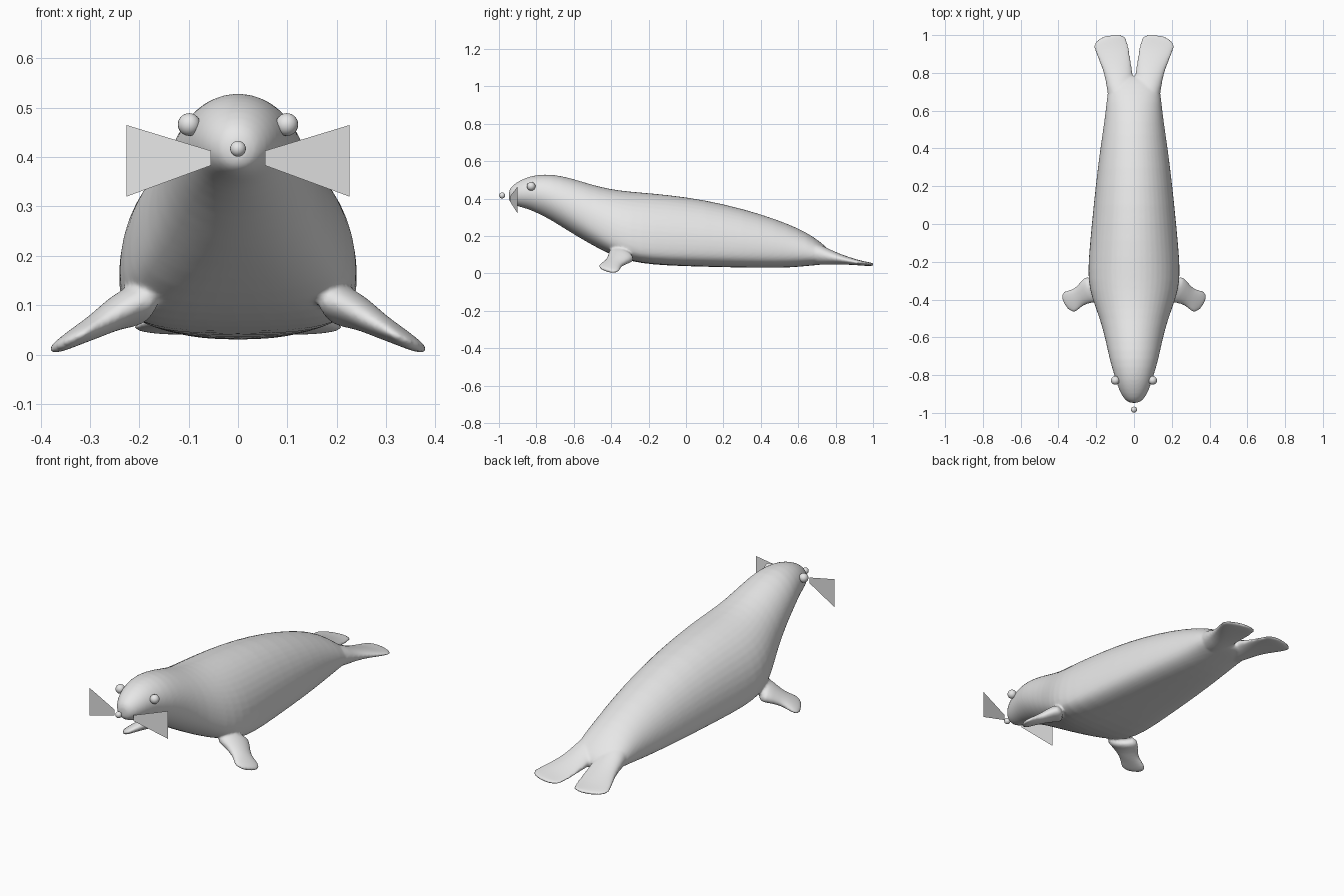
import bpy
import bmesh
import math
from mathutils import Vector

cube = bpy.data.objects.get("Cube")
if cube:
    bpy.data.objects.remove(cube, do_unlink=True)

SEGMENTS = 24


def make_material(name, color):
    mat = bpy.data.materials.new(name)
    mat.use_nodes = True
    mat.diffuse_color = color
    mat.node_tree.nodes["Principled BSDF"].inputs["Base Color"].default_value = color
    return mat


grey = make_material("light grey", (0.8, 0.8, 0.8, 1))


def add_object(name, bm):
    mesh = bpy.data.meshes.new(name)
    bm.to_mesh(mesh)
    bm.free()
    mesh.materials.append(grey)
    obj = bpy.data.objects.new(name, mesh)
    bpy.context.collection.objects.link(obj)
    return obj


def loft(bm, rings):
    """Skin a closed tube through rings of points and cap both ends."""
    loops = [[bm.verts.new(p) for p in ring] for ring in rings]
    for a, b in zip(loops, loops[1:]):
        for i in range(len(a)):
            j = (i + 1) % len(a)
            bm.faces.new((a[i], a[j], b[j], b[i]))
    bm.faces.new(loops[0])
    bm.faces.new(loops[-1])


def oval(center, u, v):
    angles = [math.tau * i / SEGMENTS for i in range(SEGMENTS)]
    return [center + u * math.cos(a) + v * math.sin(a) for a in angles]


def body_ring(y, width, low, high, mid):
    """Rounded back over a squarer belly; mid is the height of the widest line."""
    zc = low + (high - low) * mid
    ring = []
    for i in range(SEGMENTS):
        a = math.tau * i / SEGMENTS
        c, s = math.cos(a), math.sin(a)
        power = 1 if s >= 0 else 2 * mid
        reach = high - zc if s >= 0 else zc - low
        x = math.copysign(abs(c) ** power, c) * width
        z = zc + math.copysign(abs(s) ** power, s) * reach
        ring.append(Vector((x, y, z)))
    return ring


def mirrored(ring, side):
    return [Vector((p.x * side, p.y, p.z)) for p in ring]


# Torso and head: y, half width, underside, back, widest line
body = [
    (-.948, .02, .39, .44, .5),
    (-.935, .045, .372, .465, .5),
    (-.90, .07, .358, .492, .5),
    (-.85, .09, .346, .515, .5),
    (-.80, .105, .325, .528, .5),
    (-.72, .13, .285, .533, .48),
    (-.62, .15, .22, .513, .45),
    (-.50, .182, .15, .475, .38),
    (-.40, .222, .098, .452, .32),
    (-.30, .246, .065, .44, .28),
    (-.18, .242, .046, .431, .28),
    (0, .225, .038, .412, .3),
    (.2, .205, .033, .375, .32),
    (.4, .18, .029, .32, .35),
    (.55, .157, .03, .265, .38),
    (.65, .146, .04, .218, .4),
    (.72, .138, .046, .168, .42),
    (.765, .11, .053, .128, .45),
    (.785, .05, .063, .098, .5),
]

# Hind flippers: y, inner edge, outer edge, underside, top
hind = [
    (.62, .01, .12, .06, .18),
    (.70, .002, .143, .046, .165),
    (.76, .002, .15, .047, .133),
    (.82, .010, .167, .049, .106),
    (.88, .018, .193, .046, .085),
    (.93, .025, .215, .043, .07),
    (.965, .032, .213, .040, .063),
    (.99, .042, .175, .040, .058),
    (1.004, .065, .12, .042, .054),
]

# Front flippers: centre, half chord, half thickness
fore = [
    ((.19, -.335, .105), .09, .05),
    ((.24, -.355, .088), .072, .034),
    ((.28, -.38, .062), .052, .026),
    ((.31, -.395, .046), .056, .021),
    ((.335, -.41, .032), .067, .017),
    ((.354, -.42, .021), .06, .013),
    ((.367, -.427, .014), .03, .008),
]

bm = bmesh.new()
loft(bm, [body_ring(*row) for row in body])
chord = Vector((.5, .83, -.25)).normalized()
axis = Vector((.155, -.09, -.085)).normalized()
normal = axis.cross(chord).normalized()
for side in (-1, 1):
    rings = []
    for y, inner, outer, low, high in hind:
        center = Vector(((inner + outer) / 2, y, (low + high) / 2))
        u = Vector(((outer - inner) / 2, 0, 0))
        v = Vector((0, 0, (high - low) / 2))
        rings.append(mirrored(oval(center, u, v), side))
    loft(bm, rings)
    rings = [mirrored(oval(Vector(c), chord * w, normal * t), side) for c, w, t in fore]
    loft(bm, rings)
bmesh.ops.recalc_face_normals(bm, faces=bm.faces)
seal = add_object("body_with_flippers", bm)

# Fuse the parts into one soft skin
seal.modifiers.new("round", "SUBSURF").levels = 1
seal.modifiers["round"].render_levels = 1
fuse = seal.modifiers.new("fuse", "REMESH")
fuse.mode = "VOXEL"
fuse.voxel_size = 0.007
fuse.use_smooth_shade = True
soften = seal.modifiers.new("soften", "SMOOTH")
soften.factor = 0.5
soften.iterations = 6


def ball(name, location, radius):
    bm = bmesh.new()
    bmesh.ops.create_uvsphere(bm, u_segments=20, v_segments=12, radius=radius)
    for face in bm.faces:
        face.smooth = True
    add_object(name, bm).location = location


# Nose tip and eyes
ball("nose", (0, -.983, .417), .016)
for side, label in ((-1, "right"), (1, "left")):
    ball(label + "_eye", (side * .099, -.828, .466), .023)

    # Whisker fan: a single flat sheet flaring outward
    bm = bmesh.new()
    corners = [(.055, -.94, .383), (.226, -.9, .32), (.226, -.9, .465), (.055, -.94, .413)]
    verts = [bm.verts.new((side * x, y, z)) for x, y, z in corners]
    bm.faces.new(verts if side > 0 else verts[::-1])
    add_object(label + "_whiskers", bm)
